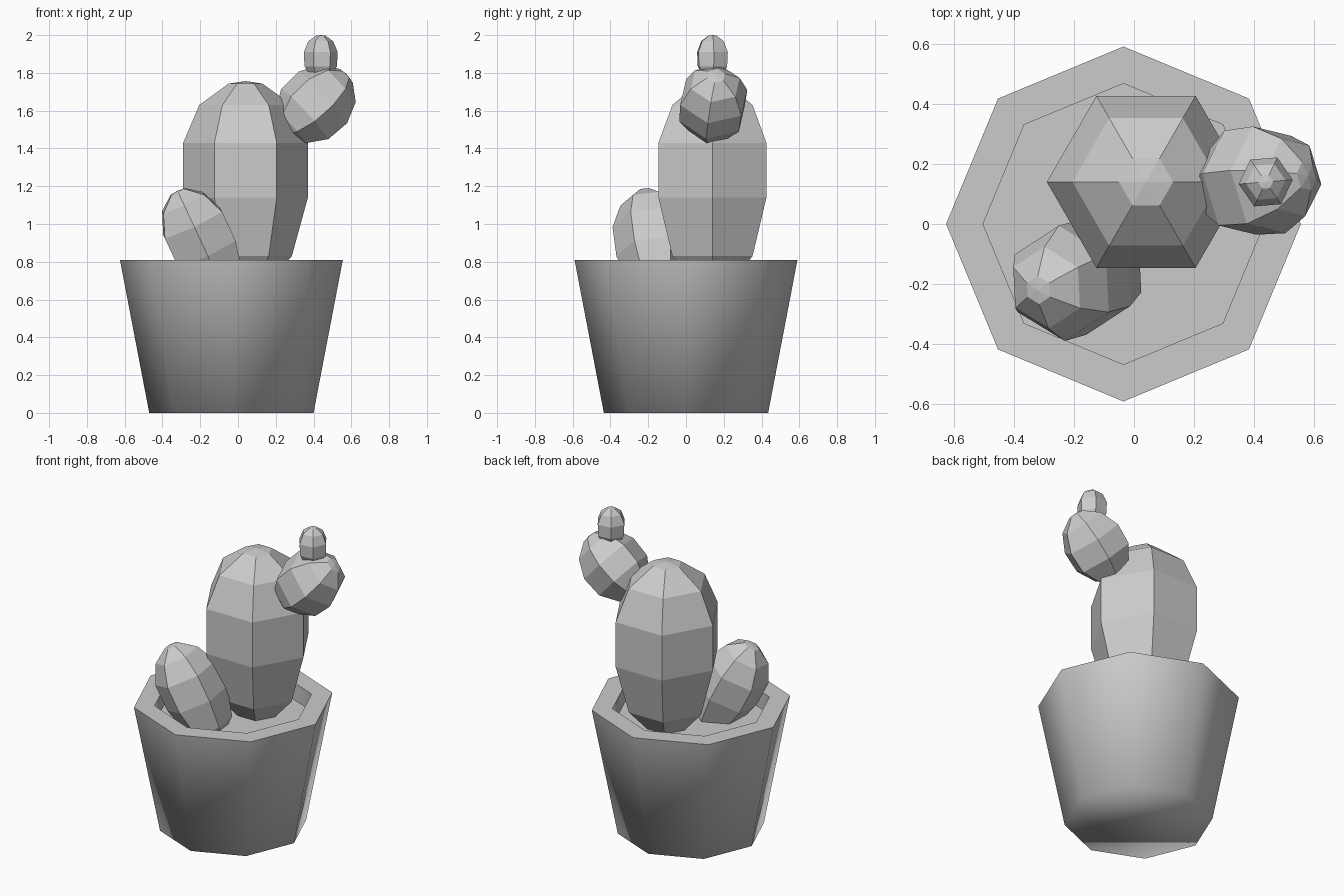
import bpy, bmesh, math
from mathutils import Vector, Matrix

if "Cube" in bpy.data.objects:
    bpy.data.objects.remove(bpy.data.objects["Cube"])


def lathe(name, profile, sides, origin, axis=(0, 0, 1), toward=(1, 0, 0)):
    """Revolve (radius, height) rings round an axis; the first corner points 'toward'."""
    w = Vector(axis).normalized()
    u = Vector(toward)
    u = (u - w * u.dot(w)).normalized()
    v = w.cross(u)
    bm = bmesh.new()
    rings = []
    for r, h in profile:
        count = sides if r > 0 else 1
        rings.append([bm.verts.new(w * h + r * (u * math.cos(a) + v * math.sin(a)))
                      for a in (2 * math.pi * i / sides for i in range(count))])
    for a, b in zip(rings, rings[1:]):
        for i in range(sides):
            j = (i + 1) % sides
            if len(b) == 1:
                bm.faces.new((a[i], a[j], b[0]))
            else:
                bm.faces.new((a[i], a[j], b[j], b[i]))
    # Close open ends
    if len(rings[0]) > 1:
        bm.faces.new(rings[0][::-1])
    if len(rings[-1]) > 1:
        bm.faces.new(rings[-1])
    bmesh.ops.recalc_face_normals(bm, faces=bm.faces)
    mesh = bpy.data.meshes.new(name)
    bm.to_mesh(mesh)
    bm.free()
    obj = bpy.data.objects.new(name, mesh)
    obj.location = origin
    bpy.context.collection.objects.link(obj)
    return obj


# Octagonal pot with thick rim and recessed soil level, soft sides
pot = lathe("pot", [(0.435, 0), (0.59, 0.81), (0.467, 0.81), (0.467, 0.70)],
            8, (-0.035, 0, 0))
bpy.context.view_layer.objects.active = pot
pot.select_set(True)
bpy.ops.object.shade_smooth_by_angle(angle=math.radians(85))
pot.select_set(False)

# Tall central stem
lathe("main_stem", [(0.09, 0.66), (0.245, 0.83), (0.33, 1.14), (0.33, 1.43),
                    (0.245, 1.63), (0.09, 1.743), (0, 1.757)], 6, (0.04, 0.14, 0))

# Small stem leaning out at the front left, measured down from its tip
lathe("side_stem", [(0.05, -0.62), (0.145, -0.54), (0.193, -0.36), (0.193, -0.19),
                    (0.137, -0.07), (0.047, -0.005), (0, 0)],
      6, (-0.32, -0.22, 1.175), (-0.42, -0.12, 0.9), (0, -1, 0))

# Upper arm growing out of the main stem
lathe("upper_arm", [(0.05, -0.05), (0.12, 0), (0.185, 0.10), (0.19, 0.23),
                    (0.138, 0.34), (0.05, 0.40), (0, 0.407)],
      6, (0.28, 0.13, 1.515), (0.30, 0.03, 0.275), (0.676, -0.17, -0.737))

# Bud on top of the arm
lathe("bud", [(0.06, 1.79), (0.086, 1.835), (0.09, 1.91), (0.066, 1.968),
              (0.025, 1.997), (0, 2.0)], 6, (0.438, 0.14, 0), toward=(1, 0.08, 0))
